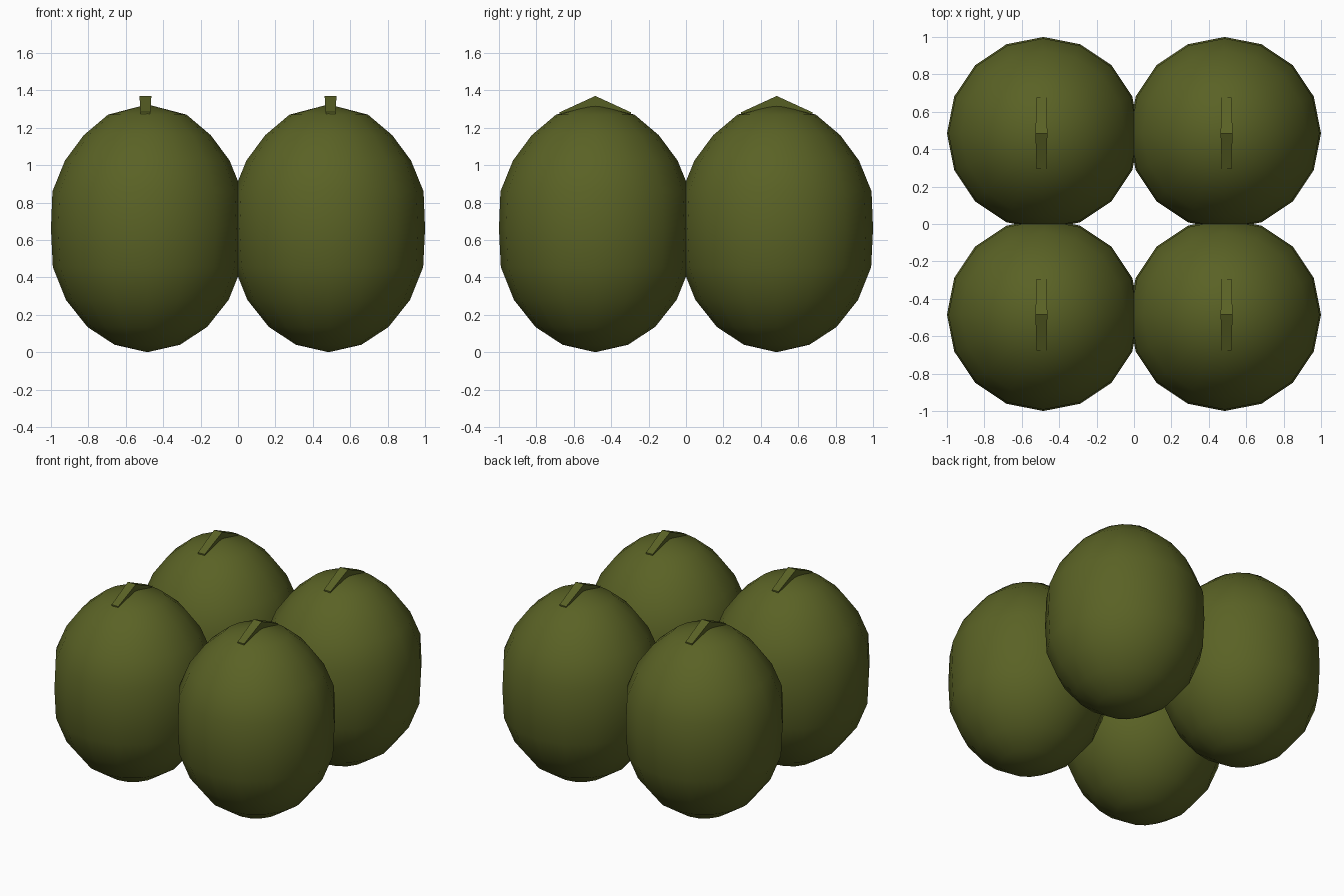
import bpy, bmesh, math

if "Cube" in bpy.data.objects:
    bpy.data.objects.remove(bpy.data.objects["Cube"])

mat = bpy.data.materials.new("olive green")
mat.diffuse_color = (0.102, 0.122, 0.0185, 1)
mat.use_nodes = True
mat.node_tree.nodes["Principled BSDF"].inputs["Base Color"].default_value = mat.diffuse_color

SEGMENTS = 16
CENTRE = 0.485
# (radius, height) of the egg, pole to pole
PROFILE = [(0, 0), (0.175, 0.04), (0.32, 0.135), (0.435, 0.28), (0.505, 0.455),
           (0.515, 0.66), (0.507, 0.86), (0.44, 1.025), (0.34, 1.16), (0.21, 1.27), (0, 1.325)]
# ridge outline: (y, height, half width)
RIDGE = [(-0.19, 1.22, 0.02), (0.19, 1.22, 0.02), (0.19, 1.283, 0.026),
         (0, 1.37, 0.032), (-0.19, 1.283, 0.026)]


def finish(bm, name, location, smooth):
    bmesh.ops.recalc_face_normals(bm, faces=bm.faces)
    for f in bm.faces:
        f.smooth = smooth
    mesh = bpy.data.meshes.new(name)
    bm.to_mesh(mesh)
    bm.free()
    mesh.materials.append(mat)
    ob = bpy.data.objects.new(name, mesh)
    ob.location = location
    bpy.context.collection.objects.link(ob)


def egg_body(name, location):
    bm = bmesh.new()
    rings = []
    for r, z in PROFILE:
        if r == 0:
            rings.append([bm.verts.new((0, 0, z))] * SEGMENTS)
        else:
            rings.append([bm.verts.new((r * math.cos(math.tau * i / SEGMENTS),
                                        r * math.sin(math.tau * i / SEGMENTS), z))
                          for i in range(SEGMENTS)])
    for a, b in zip(rings, rings[1:]):
        for i in range(SEGMENTS):
            j = (i + 1) % SEGMENTS
            bm.faces.new(list(dict.fromkeys((a[i], a[j], b[j], b[i]))))
    finish(bm, name, location, True)


def top_ridge(name, location):
    bm = bmesh.new()
    left = [bm.verts.new((-w, y, z)) for y, z, w in RIDGE]
    right = [bm.verts.new((w, y, z)) for y, z, w in RIDGE]
    bm.faces.new(left)
    bm.faces.new(right[::-1])
    n = len(RIDGE)
    for i in range(n):
        j = (i + 1) % n
        bm.faces.new((left[i], left[j], right[j], right[i]))
    finish(bm, name, location, False)


# four eggs in a two by two cluster, each with a thin ridge on top
for sx, side in ((-1, "left"), (1, "right")):
    for sy, end in ((-1, "front"), (1, "back")):
        spot = (sx * CENTRE, sy * CENTRE, 0)
        egg_body(f"egg_body_{end}_{side}", spot)
        top_ridge(f"top_ridge_{end}_{side}", (spot[0] + sx * 0.01, spot[1], 0))
